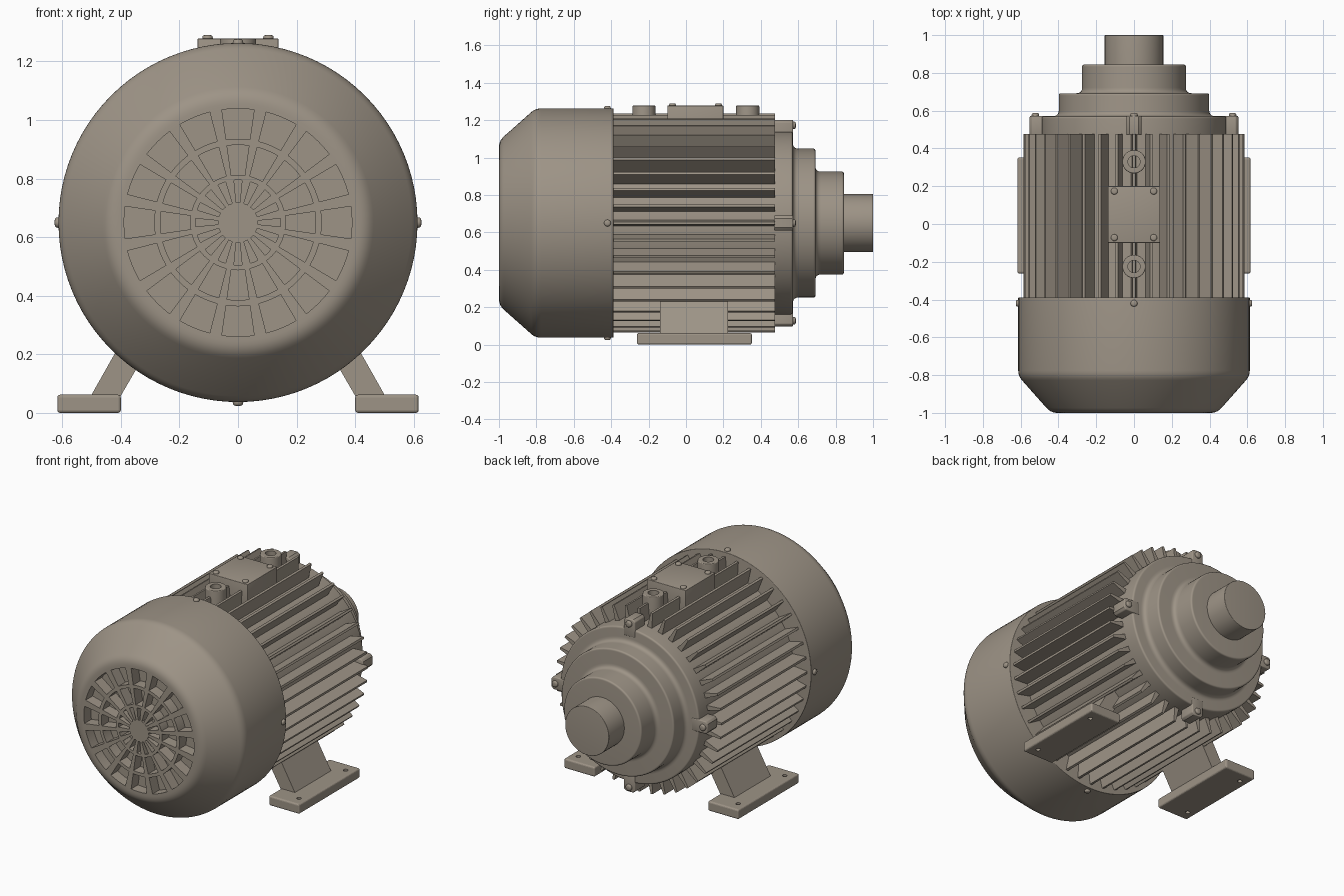
import bpy, bmesh
from math import sin, cos, pi, radians
from mathutils import Matrix, Vector

if "Cube" in bpy.data.objects:
    bpy.data.objects.remove(bpy.data.objects["Cube"])

CZ = 0.65                                   # height of the motor axis
AXIS = Matrix.Translation((0, 0, CZ)) @ Matrix.Rotation(-pi / 2, 4, 'X')
PAINT = bpy.data.materials.new("warm_grey_paint")
PAINT.diffuse_color = (0.34, 0.295, 0.24, 1)
PAINT.use_nodes = True
PAINT.node_tree.nodes["Principled BSDF"].inputs["Base Color"].default_value = PAINT.diffuse_color


def smooth(ob):
    bpy.ops.object.select_all(action='DESELECT')
    ob.select_set(True)
    bpy.context.view_layer.objects.active = ob
    bpy.ops.object.shade_smooth_by_angle(angle=radians(35))


def finish(name, bm, bevel=0.0):
    bmesh.ops.remove_doubles(bm, verts=bm.verts, dist=1e-5)
    bmesh.ops.recalc_face_normals(bm, faces=bm.faces)
    if bevel:
        edges = [e for e in bm.edges if e.calc_face_angle(0) > radians(40)]
        bmesh.ops.bevel(bm, geom=edges, offset=bevel, segments=3, profile=0.5, affect='EDGES')
    me = bpy.data.meshes.new(name)
    bm.to_mesh(me)
    bm.free()
    me.materials.append(PAINT)
    ob = bpy.data.objects.new(name, me)
    bpy.context.collection.objects.link(ob)
    smooth(ob)
    return ob


def rounded(points, steps=5):
    """Round the corners of a profile given as (radius, height, fillet)."""
    out = []
    for i, (r, h, f) in enumerate(points):
        p = Vector((r, h))
        if not f:
            out.append((r, h))
            continue
        a = p + (Vector(points[i - 1][:2]) - p).normalized() * f
        b = p + (Vector(points[i + 1][:2]) - p).normalized() * f
        for k in range(steps + 1):
            t = k / steps
            out.append(tuple(a * (1 - t) ** 2 + p * 2 * t * (1 - t) + b * t * t))
    return out


def lathe(name, profile, matrix=AXIS, segs=96):
    """Turn a (radius, height) profile around the local z axis."""
    bm = bmesh.new()
    rings = []
    for r, h in profile:
        if r == 0:
            rings.append([bm.verts.new(matrix @ Vector((0, 0, h)))] * segs)
        else:
            rings.append([bm.verts.new(matrix @ Vector((r * cos(2 * pi * i / segs), r * sin(2 * pi * i / segs), h)))
                          for i in range(segs)])
    for a, b in zip(rings, rings[1:]):
        for i in range(segs):
            j = (i + 1) % segs
            vs = list(dict.fromkeys([a[i], a[j], b[j], b[i]]))
            if len(vs) > 2:
                bm.faces.new(vs)
    return finish(name, bm)


def prism(bm, pts, y0, y1):
    """Extrude an x/z outline along y."""
    a = [bm.verts.new((x, y0, z)) for x, z in pts]
    b = [bm.verts.new((x, y1, z)) for x, z in pts]
    bm.faces.new(a)
    bm.faces.new(b[::-1])
    for i in range(len(pts)):
        j = (i + 1) % len(pts)
        bm.faces.new((a[i], b[i], b[j], a[j]))


def box(name, lo, hi, bevel=0.01):
    bm = bmesh.new()
    prism(bm, [(lo[0], lo[2]), (hi[0], lo[2]), (hi[0], hi[2]), (lo[0], hi[2])], lo[1], hi[1])
    return finish(name, bm, bevel)


def polar(r, a, off=0.0):
    """Point at radius r, angle a from the top, shifted sideways by off."""
    return (r * sin(a) + off * cos(a), CZ + r * cos(a) - off * sin(a))


def screw(name, matrix, r, h):
    return lathe(name, rounded([(0, -0.03, 0), (r, -0.03, 0), (r, h, h * 0.7), (0, h, 0)], 3), matrix, 20)


# fan cover with a recessed front
lathe("fan_cover", rounded([(0, -0.388, 0), (0.613, -0.388, 0.004), (0.613, -0.805, 0.03), (0.44, -1.0, 0.035),
                            (0.389, -1.0, 0), (0.389, -0.93, 0), (0, -0.93, 0)]))

# grille: hub, rings and radial ribs
lathe("grille_hub", [(0, -1.0), (0.068, -1.0), (0.068, -0.93), (0, -0.93)])
for name, r0, r1 in (("grille_inner_ring", 0.145, 0.163), ("grille_outer_ring", 0.265, 0.286)):
    lathe(name, [(r0, -1.0), (r1, -1.0), (r1, -0.93), (r0, -0.93), (r0, -1.0)])
bm = bmesh.new()
for i in range(16):
    a = (i + 0.5) * pi / 8
    for r0, r1, half in ((0.06, 0.15, 5.8), (0.16, 0.27, 3.1), (0.28, 0.392, 3.1)):
        h = radians(half)
        prism(bm, [polar(r0, a - h), polar(r1, a - h), polar(r1, a + h), polar(r0, a + h)], -1.0, -0.93)
finish("grille_ribs", bm)

# finned body
lathe("body_core", [(0, -0.40), (0.49, -0.40), (0.49, 0.475), (0, 0.475)])
bm = bmesh.new()
for i in range(40):
    a = i * pi / 20
    prism(bm, [polar(0.48, a, -0.017), polar(0.585, a, -0.007), polar(0.585, a, 0.007), polar(0.48, a, 0.017)],
          -0.395, 0.477)
finish("cooling_fins", bm)

# stepped end shield and shaft
lathe("end_shield", rounded([(0, 0.46, 0), (0.49, 0.46, 0), (0.49, 0.57, 0.012), (0.398, 0.572, 0.03),
                             (0.398, 0.692, 0.012), (0.275, 0.692, 0.03), (0.275, 0.844, 0.012), (0, 0.844, 0)]))
lathe("shaft", rounded([(0, 0.80, 0), (0.155, 0.80, 0), (0.155, 1.0, 0.004), (0, 1.0, 0)]), segs=64)

# lugs, lug bolts and cover screws every quarter turn
for i in range(4):
    a = i * pi / 2
    bm = bmesh.new()
    prism(bm, [polar(0.44, a, -0.04), polar(0.54, a, -0.04), polar(0.552, a, -0.025),
               polar(0.552, a, 0.025), polar(0.54, a, 0.04), polar(0.44, a, 0.04)], 0.47, 0.573)
    finish("shield_lug", bm, 0.006)
    x, z = polar(0.522, a)
    screw("lug_bolt", Matrix.Translation((x, 0.573, z)) @ Matrix.Rotation(-pi / 2, 4, 'X'), 0.02, 0.014)
    x, z = polar(0.61, a)
    screw("cover_screw", Matrix.Translation((x, -0.42, z)) @ Matrix.Rotation(a, 4, 'Y'), 0.018, 0.016)

# terminal box, lid screws and cable glands
box("terminal_box", (-0.138, -0.10, 1.10), (0.138, 0.20, 1.278), 0.003)
for x in (-0.104, 0.104):
    for y in (-0.072, 0.174):
        screw("lid_screw", Matrix.Translation((x, y, 1.277)), 0.018, 0.013)
for y in (-0.225, 0.33):
    lathe("cable_gland", rounded([(0, 1.10, 0), (0.062, 1.10, 0), (0.062, 1.278, 0.006), (0.032, 1.278, 0),
                                  (0.032, 1.19, 0), (0, 1.19, 0)]), Matrix.Translation((0, y, 0)), 32)

# mounting feet, mirrored left and right
for s in (-1, 1):
    foot = box("foot_plate", (min(s * 0.40, s * 0.617), -0.262, 0), (max(s * 0.40, s * 0.617), 0.352, 0.062), 0.01)
    for y in (-0.19, 0.28):
        hole = lathe("hole_cutter", [(0, -0.1), (0.014, -0.1), (0.014, 0.2), (0, 0.2)],
                     Matrix.Translation((s * 0.565, y, 0)), 20)
        hole.hide_render = True
        m = foot.modifiers.new("hole", 'BOOLEAN')
        m.operation, m.object = 'DIFFERENCE', hole
    # bake the holes so the cutters can go
    bpy.context.view_layer.update()
    me = bpy.data.meshes.new_from_object(foot.evaluated_get(bpy.context.evaluated_depsgraph_get()))
    foot.modifiers.clear()
    # triangulate and shade flat so the drilled faces stay clean
    bm = bmesh.new()
    bm.from_mesh(me)
    bmesh.ops.triangulate(bm, faces=bm.faces)
    for f in bm.faces:
        f.smooth = False
    bm.to_mesh(me)
    bm.free()
    foot.data = me
    for ob in [o for o in bpy.data.objects if o.name.startswith("hole_cutter")]:
        bpy.data.objects.remove(ob)
    bm = bmesh.new()
    prism(bm, [(s * 0.405, 0.05), (s * 0.507, 0.05), (s * 0.36, 0.31), (s * 0.26, 0.30)], -0.14, 0.225)
    finish("foot_leg", bm)
